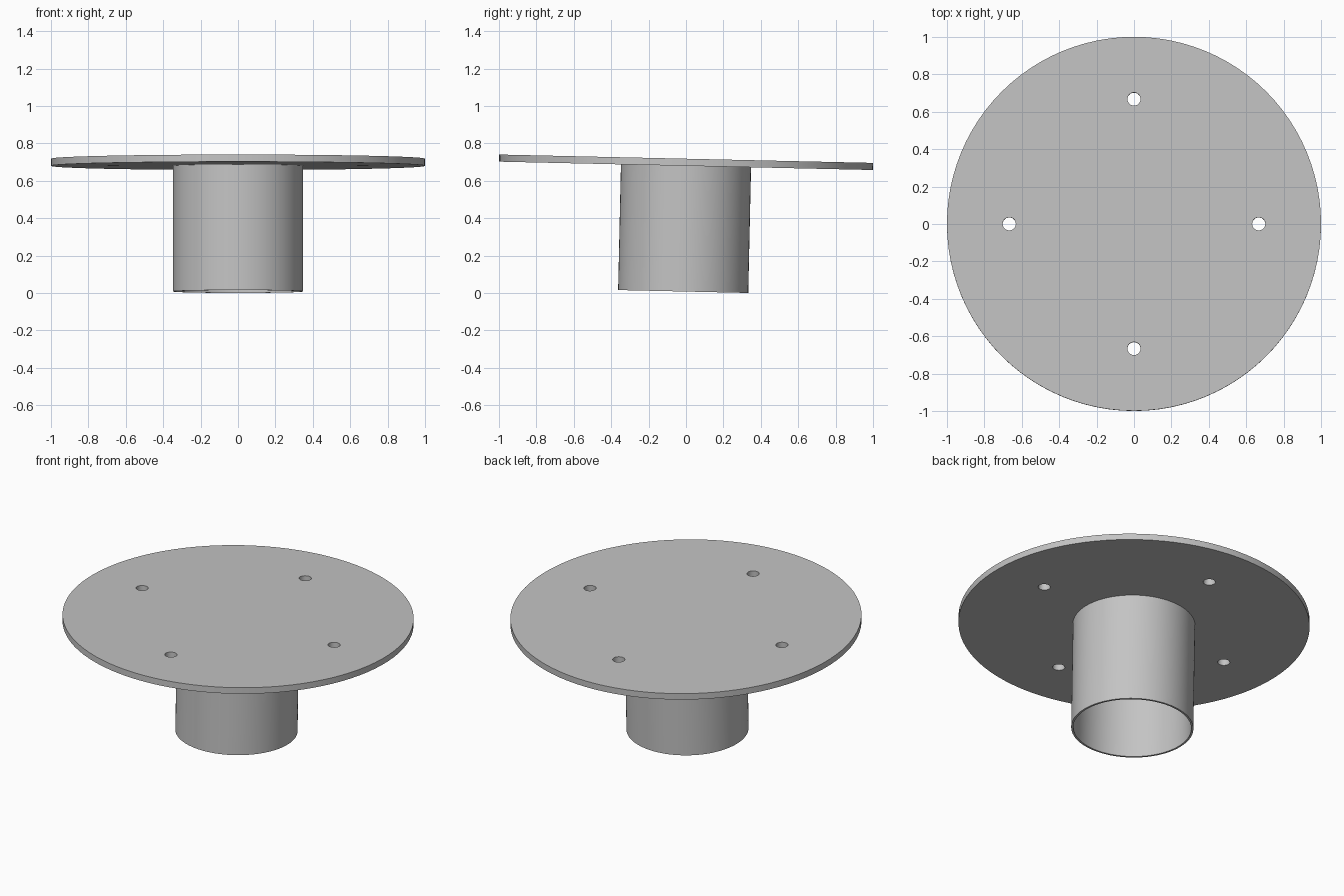
import bpy
import math
from mathutils import Matrix

cube = bpy.data.objects.get("Cube")
if cube:
    bpy.data.objects.remove(cube, do_unlink=True)

PLATE_THICK = 0.038
TUBE_LEN = 0.672
TUBE_R = 0.348
WALL = 0.012

# The whole part leans slightly, front edge raised
TILT = Matrix.Translation((0, 0, 0.68)) @ Matrix.Rotation(math.radians(-1.28), 4, "X")

steel = bpy.data.materials.new("light_grey_metal")
steel.use_nodes = True
grey = (0.55, 0.55, 0.55, 1)
steel.diffuse_color = grey
steel.node_tree.nodes["Principled BSDF"].inputs["Base Color"].default_value = grey


def cylinder(name, radius, bottom, top, x=0, y=0, sides=96):
    bpy.ops.mesh.primitive_cylinder_add(
        vertices=sides, radius=radius, depth=top - bottom,
        location=(x, y, (bottom + top) / 2))
    obj = bpy.context.object
    obj.name = name
    obj.data.materials.append(steel)
    return obj


def cut(obj, cutter):
    mod = obj.modifiers.new("cut", "BOOLEAN")
    mod.operation = "DIFFERENCE"
    mod.solver = "EXACT"
    mod.object = cutter
    bpy.context.view_layer.objects.active = obj
    bpy.ops.object.modifier_apply(modifier=mod.name)
    bpy.data.objects.remove(cutter, do_unlink=True)


def finish(obj):
    bpy.ops.object.select_all(action="DESELECT")
    obj.select_set(True)
    bpy.context.view_layer.objects.active = obj
    bpy.ops.object.shade_smooth_by_angle(angle=math.radians(30))
    obj.matrix_world = TILT @ obj.matrix_world


# Round flange plate with four bolt holes
plate = cylinder("flange_plate", 1.0, 0, PLATE_THICK)
for i in range(4):
    a = i * math.pi / 2
    cut(plate, cylinder("bolt_hole", 0.035, -0.1, 0.1,
                        0.667 * math.cos(a), 0.667 * math.sin(a), 32))
finish(plate)

# Thin-walled tube, open at the bottom and closed by the plate above
tube = cylinder("tube", TUBE_R, -TUBE_LEN, 0)
cut(tube, cylinder("tube_bore", TUBE_R - WALL, -TUBE_LEN - 0.1, 0.1))
finish(tube)
